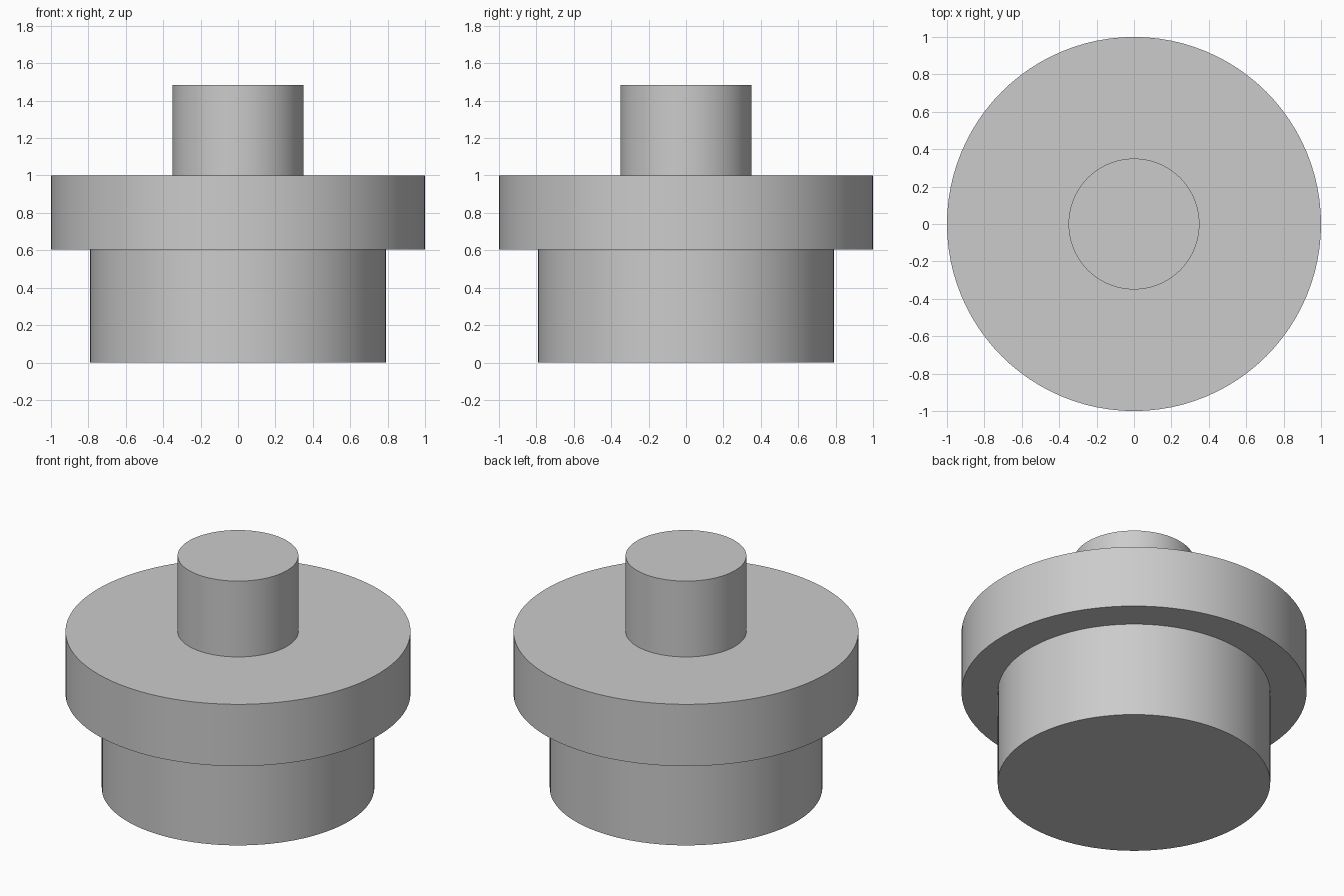
import bpy, bmesh, math
from mathutils import Matrix, Vector

if "Cube" in bpy.data.objects:
    bpy.data.objects.remove(bpy.data.objects["Cube"])

grey = bpy.data.materials.new("plain grey")
grey.diffuse_color = (0.6, 0.6, 0.6, 1)
grey.use_nodes = True
grey.node_tree.nodes["Principled BSDF"].inputs["Base Color"].default_value = grey.diffuse_color

# Half profile (radius, height): base, wide flange, top stem
profile = [(0, 0), (0.79, 0), (0.79, 0.605), (1, 0.605),
           (1, 1), (0.35, 1), (0.35, 1.485), (0, 1.485)]

# Revolve the profile around the z axis
bm = bmesh.new()
verts = [bm.verts.new((r, 0, z)) for r, z in profile]
edges = [bm.edges.new(pair) for pair in zip(verts, verts[1:])]
bmesh.ops.spin(bm, geom=verts + edges, cent=(0, 0, 0), axis=(0, 0, 1),
               angle=math.tau, steps=96, use_merge=True)
bmesh.ops.remove_doubles(bm, verts=bm.verts, dist=1e-4)
bmesh.ops.recalc_face_normals(bm, faces=bm.faces)

mesh = bpy.data.meshes.new("stepped_plug")
bm.to_mesh(mesh)
bm.free()
mesh.materials.append(grey)
plug = bpy.data.objects.new("stepped_plug", mesh)
bpy.context.collection.objects.link(plug)

# Smooth round walls, crisp rims
bpy.context.view_layer.objects.active = plug
plug.select_set(True)
bpy.ops.object.shade_smooth_by_angle(angle=math.radians(30))
